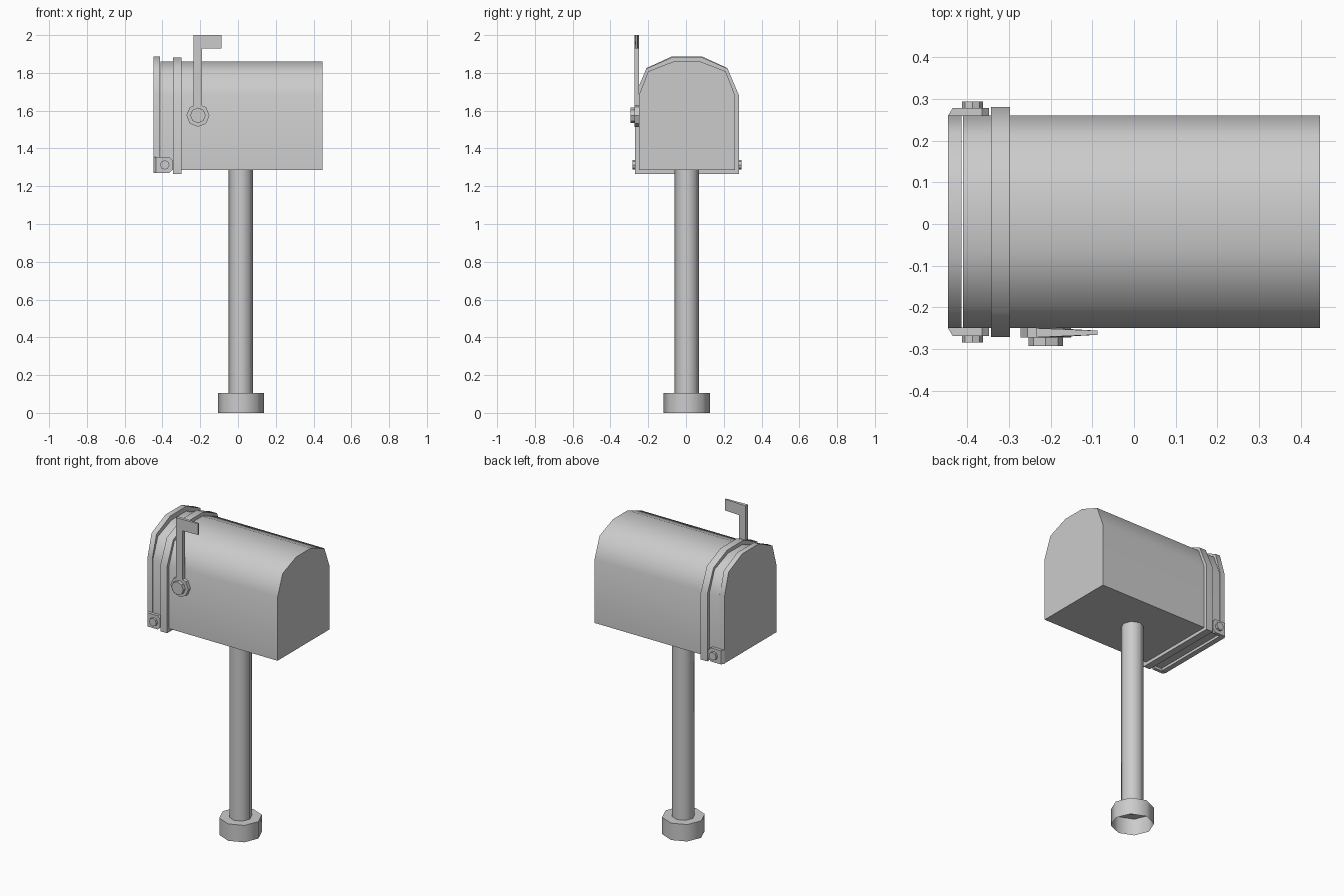
import bpy, bmesh, math
from mathutils import Vector

if "Cube" in bpy.data.objects:
    bpy.data.objects.remove(bpy.data.objects["Cube"])

grey = bpy.data.materials.new("plain_grey")
grey.use_nodes = True
GREY = (0.6, 0.6, 0.6, 1)
grey.diffuse_color = GREY
grey.node_tree.nodes["Principled BSDF"].inputs["Base Color"].default_value = GREY

MID_Y = 0.005          # centre line of the box
POST = (0.015, 0.004)  # centre of the post


def finish(name, bm, smooth=True):
    bmesh.ops.recalc_face_normals(bm, faces=bm.faces)
    mesh = bpy.data.meshes.new(name)
    bm.to_mesh(mesh)
    bm.free()
    mesh.materials.append(grey)
    obj = bpy.data.objects.new(name, mesh)
    bpy.context.collection.objects.link(obj)
    if smooth:
        bpy.ops.object.select_all(action='DESELECT')
        obj.select_set(True)
        bpy.context.view_layer.objects.active = obj
        bpy.ops.object.shade_smooth_by_angle(angle=math.radians(60))
    return obj


def prism(points, offset):
    """Extrude a closed outline along an offset."""
    bm = bmesh.new()
    face = bm.faces.new([bm.verts.new(p) for p in points])
    moved = bmesh.ops.extrude_face_region(bm, geom=[face], use_keep_orig=True)
    verts = [v for v in moved["geom"] if isinstance(v, bmesh.types.BMVert)]
    bmesh.ops.translate(bm, verts=verts, vec=Vector(offset))
    return bm


def octagon(radius):
    return [(radius * math.cos(k * math.pi / 4), radius * math.sin(k * math.pi / 4))
            for k in range(8)]


def arch(name, half, x0, x1):
    """Arched slab across y, from half of its outline."""
    outline = half + [(-y, z) for y, z in reversed(half)]
    return finish(name, prism([(x0, MID_Y + y, z) for y, z in outline], (x1 - x0, 0, 0)))


def disc(name, x, z, radius, y0, y1):
    pts = [(x + a, y0, z + b) for a, b in octagon(radius)]
    return finish(name, prism(pts, (0, y1 - y0, 0)), smooth=False)


# Arched box, collar and door
arch("mailbox_body", [(.255, 1.285), (.255, 1.68), (.205, 1.808), (.072, 1.86)], -.411, .447)
arch("collar", [(.276, 1.265), (.276, 1.68), (.215, 1.823), (.08, 1.882)], -.343, -.298)
arch("door", [(.255, 1.272), (.255, 1.69), (.215, 1.825), (.08, 1.887)], -.447, -.414)

# Hinge plates and pins on both sides of the door
ear = [(-.447, 1.27), (-.365, 1.27), (-.348, 1.287), (-.348, 1.338), (-.365, 1.355), (-.447, 1.355)]
for side, s in (("left", 1), ("right", -1)):
    inner, outer = MID_Y + s * .254, MID_Y + s * .274
    bm = prism([(x, inner, z) for x, z in ear], (0, outer - inner, 0))
    for v in bm.verts:
        if abs(v.co.y - outer) < .001 and v.co.x < -.44:
            v.co.x += .012
    finish("hinge_plate_" + side, bm, smooth=False)
    disc("hinge_pin_" + side, -.388, 1.313, .025, outer, MID_Y + s * .289)

# Signal flag: arm and banner in one plate, thinning toward the free end
FLAG_X, FLAG_Z = -.212, 1.575
flag = [(-.235, 1.62), (-.19, 1.62), (-.19, 1.93), (-.088, 1.93), (-.088, 2.0), (-.235, 2.0)]
bm = prism([(x, -.272, z) for x, z in flag], (0, .022, 0))
for v in bm.verts:
    if v.co.x > -.1:
        v.co.y = -.261 + (v.co.y + .261) * .45
finish("signal_flag", bm, smooth=False)
disc("flag_pivot", FLAG_X, FLAG_Z, .061, -.272, -.248)
disc("flag_hub", FLAG_X, FLAG_Z, .041, -.293, -.272)

# Post, and its foot left open underneath
for name, radius, low, high in (("post", .064, .1, 1.287), ("post_foot", .122, 0, .105)):
    pts = [(POST[0] + a, POST[1] + b, low) for a, b in octagon(radius)]
    bm = prism(pts, (0, 0, high - low))
    bmesh.ops.recalc_face_normals(bm, faces=bm.faces)
    if name == "post_foot":
        under = [f for f in bm.faces if all(v.co.z < .001 for v in f.verts)]
        bmesh.ops.delete(bm, geom=under, context='FACES_ONLY')
    finish(name, bm)
